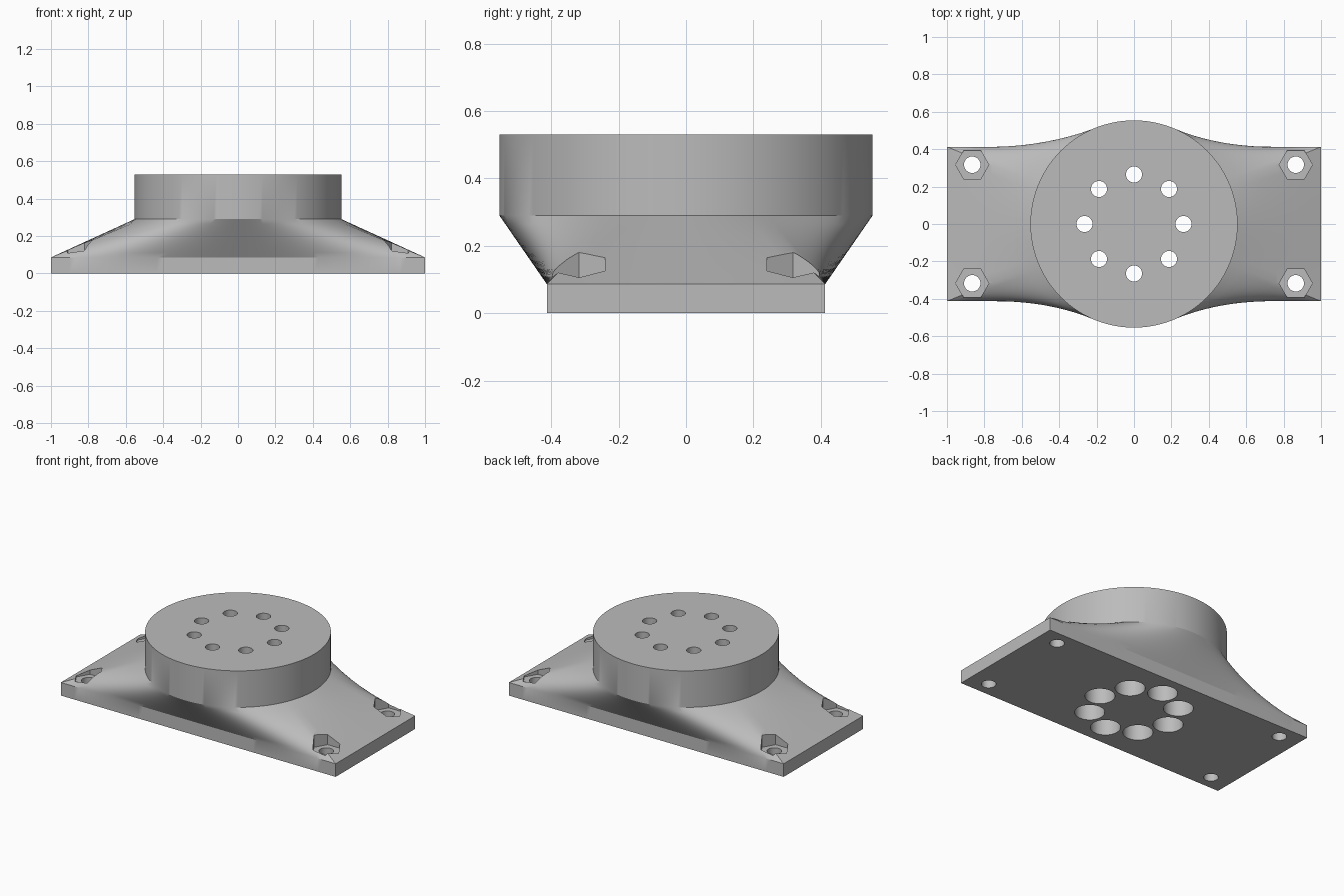
import bpy, bmesh
from math import sin, cos, radians, copysign, tau

if "Cube" in bpy.data.objects:
    bpy.data.objects.remove(bpy.data.objects["Cube"], do_unlink=True)

HALF_X, HALF_Y, PLATE_Z = 1.0, 0.413, 0.086
RADIUS, NECK_Z, TOP_Z = 0.554, 0.29, 0.53
CORNER = 22.5  # angle on the disc that meets each plate corner

grey = bpy.data.materials.new("light_grey")
grey.use_nodes = True
grey.diffuse_color = (0.5, 0.5, 0.5, 1)
grey.node_tree.nodes["Principled BSDF"].inputs["Base Color"].default_value = (0.5, 0.5, 0.5, 1)


def skin(name, rings):
    """Closed solid through a stack of matching point rings."""
    bm = bmesh.new()
    loops = [[bm.verts.new(p) for p in ring] for ring in rings]
    n = len(loops[0])
    for low, high in zip(loops, loops[1:]):
        for i in range(n):
            j = (i + 1) % n
            bm.faces.new((low[i], low[j], high[j], high[i]))
    bm.faces.new(loops[0][::-1])
    bm.faces.new(loops[-1])
    bmesh.ops.recalc_face_normals(bm, faces=bm.faces)
    mesh = bpy.data.meshes.new(name)
    bm.to_mesh(mesh)
    bm.free()
    mesh.materials.append(grey)
    obj = bpy.data.objects.new(name, mesh)
    bpy.context.collection.objects.link(obj)
    return obj


def prism(name, x, y, r, z0, z1, sides):
    ring = [(x + r * cos(tau * i / sides), y + r * sin(tau * i / sides)) for i in range(sides)]
    return skin(name, [[(*p, z) for p in ring] for z in (z0, z1)])


def outline():
    """Pairs of plate edge point and disc point, counter-clockwise."""
    pairs = []
    for side in (1, -1):
        turn = 0 if side == 1 else 180
        for i in range(12):  # short end
            u = -1 + i / 6
            pairs.append((side * HALF_X, side * HALF_Y * u, turn + CORNER * u))
        for i in range(60):  # long edge
            s = 1 - i / 30
            spread = 45 if side == 1 and s < 0 else 51
            swing = spread * abs(s) + (90 - CORNER - spread) * s ** 4
            pairs.append((side * HALF_X * s, side * HALF_Y, turn + 90 - copysign(swing, s)))
    return [((x, y), (RADIUS * cos(radians(a)), RADIUS * sin(radians(a)))) for x, y, a in pairs]


# Body: plate, flared neck and disc in one skin
pairs = outline()
rings = [[(*p, 0) for p, _ in pairs]]
STEPS = 8
for k in range(STEPS + 1):
    t = k / STEPS
    z = PLATE_Z + (NECK_Z - PLATE_Z) * t
    rings.append([(p[0] + (c[0] - p[0]) * t, p[1] + (c[1] - p[1]) * t, z) for p, c in pairs])
rings.append([(*c, TOP_Z) for _, c in pairs])
body = skin("mounting_base", rings)

# Bolt circle with counterbores from below
cutters = []
for i in range(8):
    x, y = 0.265 * cos(tau * i / 8), 0.265 * sin(tau * i / 8)
    cutters.append(prism("bolt_hole", x, y, 0.043, -0.1, 0.7, 32))
    cutters.append(prism("counterbore", x, y, 0.09, -0.1, 0.3, 32))

# Corner holes with hexagonal nut pockets
for x in (-0.865, 0.865):
    for y in (-0.317, 0.317):
        cutters.append(prism("corner_hole", x, y, 0.044, -0.1, 0.4, 32))
        cutters.append(prism("nut_pocket", x, y, 0.089, 0.098, 0.4, 6))

bpy.ops.object.select_all(action="DESELECT")
bpy.context.view_layer.objects.active = body
body.select_set(True)
for cutter in cutters:
    cutter.hide_render = True
    cut = body.modifiers.new("cut", "BOOLEAN")
    cut.operation = "DIFFERENCE"
    cut.solver = "EXACT"
    cut.object = cutter
    bpy.ops.object.modifier_apply(modifier=cut.name)
    bpy.data.objects.remove(cutter, do_unlink=True)

bpy.ops.object.shade_smooth_by_angle(angle=radians(25))
